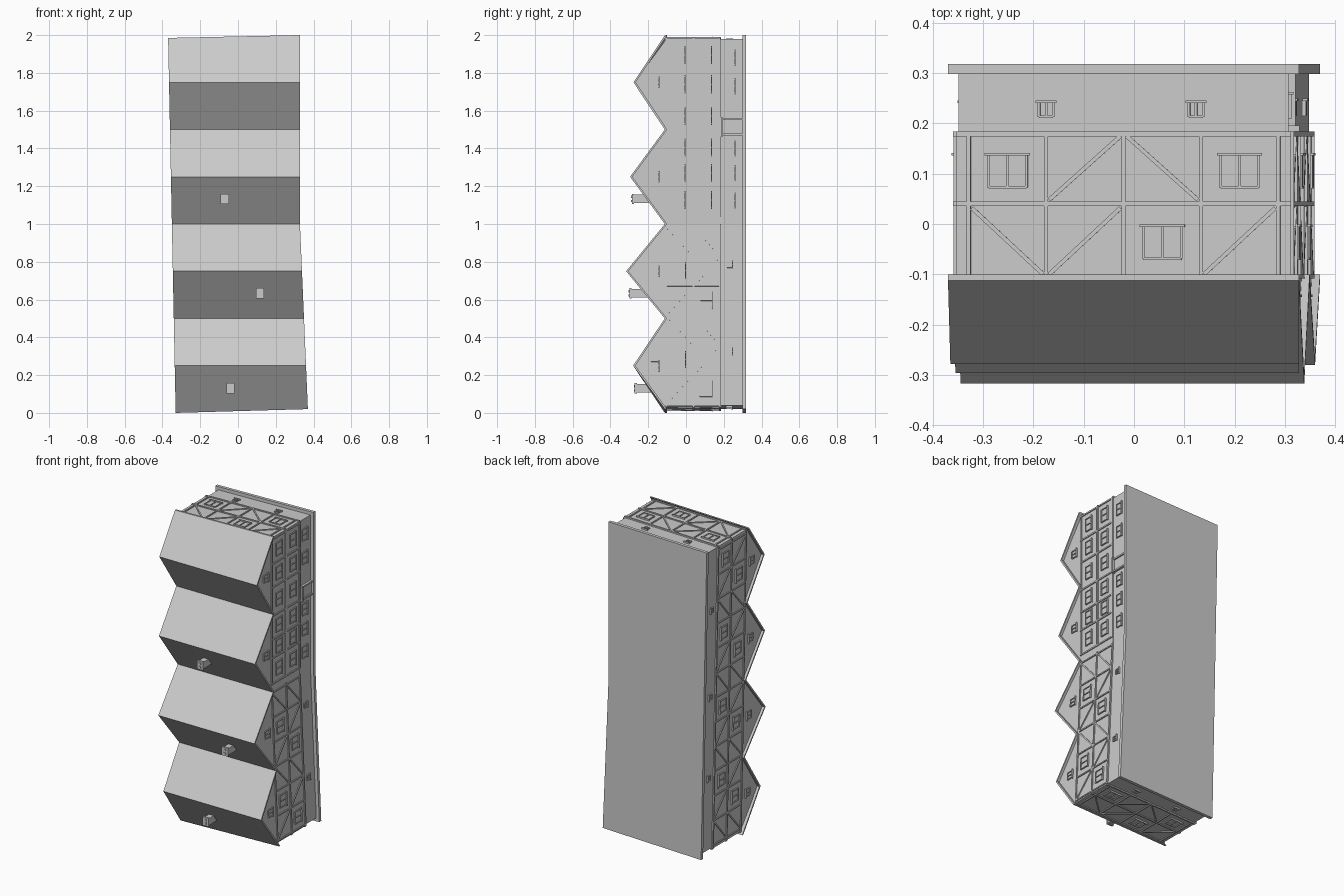
import bpy, bmesh
from mathutils import Vector

cube = bpy.data.objects.get("Cube")
if cube:
    bpy.data.objects.remove(cube, do_unlink=True)

grey = bpy.data.materials.new("plain grey")
grey.use_nodes = True
tone = (0.6, 0.6, 0.6, 1)
grey.diffuse_color = tone
grey.node_tree.nodes["Principled BSDF"].inputs["Base Color"].default_value = tone

parts = {}


def part(name):
    return parts.setdefault(name, bmesh.new())


def loft(name, ring_a, ring_b):
    """Closed solid between two matching rings of points."""
    bm = part(name)
    a = [bm.verts.new(p) for p in ring_a]
    b = [bm.verts.new(p) for p in ring_b]
    n = len(a)
    faces = [bm.faces.new(a), bm.faces.new(b[::-1])]
    for i in range(n):
        j = (i + 1) % n
        faces.append(bm.faces.new((a[j], a[i], b[i], b[j])))
    bmesh.ops.recalc_face_normals(bm, faces=faces)


# Plan outline as (x, z); the house lies on its back, so its height runs along -y
PLAN = [Vector(p) for p in
        ((0.37, 0.02), (0.328, 1.0), (0.328, 2.0), (-0.37, 1.985), (-0.33, 0.0))]
EAVES, JETTY, FLOOR, MID = -0.11, 0.18, 0.298, 0.04


def inset(poly, d):
    out = []
    for i, p in enumerate(poly):
        a, b = (p - poly[i - 1]).normalized(), (poly[(i + 1) % len(poly)] - p).normalized()
        na, nb = Vector((-a.y, a.x)), Vector((-b.y, b.x))
        out.append(p + (na + nb) * d / (1 + na.dot(nb)))
    return out


def slab(name, poly, y0, y1):
    loft(name, [(p.x, y0, p.y) for p in poly], [(p.x, y1, p.y) for p in poly])


UPPER = inset(PLAN, 0.016)
GROUND = inset(PLAN, 0.021)
slab("base_slab", PLAN, FLOOR, 0.318)
slab("ground_floor_walls", GROUND, JETTY, FLOOR)
slab("upper_floor_walls", UPPER, EAVES, JETTY)


class Side:
    """One wall plane: u runs along the wall, y is height, d is outward depth."""

    def __init__(self, poly, i):
        self.o = poly[i]
        run = poly[(i + 1) % len(poly)] - self.o
        self.length = run.length
        self.t = run.normalized()
        self.n = Vector((self.t.y, -self.t.x))

    def at(self, u, y, d):
        p = self.o + self.t * u + self.n * d
        return (p.x, y, p.y)

    def bar(self, name, a, b, width, depth):
        a, b = Vector(a), Vector(b)
        k = (b - a).normalized() * width / 2
        k = Vector((-k.y, k.x))
        ring = (a + k, b + k, b - k, a - k)
        loft(name, [self.at(*p, -0.002) for p in ring], [self.at(*p, depth) for p in ring])

    def window(self, u, y, w, h, name="windows"):
        l, r, t, b = u - w / 2, u + w / 2, y - h / 2, y + h / 2
        for x in (l, u, r):
            self.bar(name, (x, t), (x, b), 0.005, 0.007)
        self.bar(name, (l, t), (r, t), 0.005, 0.007)
        self.bar(name, (l - 0.007, b), (r + 0.007, b), 0.005, 0.010)
        self.bar(name, (l, y), (r, y), h, 0.002)

    def rails(self, u0, u1):
        for y, w in ((EAVES + 0.006, 0.008), (MID, 0.009), (JETTY - 0.001, 0.010)):
            self.bar("timber_rails", (u0, y), (u1, y), w, 0.006)

    def timber(self, kinds, u0, u1):
        """Half timbering: each letter picks a bay's windows and braces."""
        step = (u1 - u0) / len(kinds)
        top, bot = EAVES + 0.01, JETTY - 0.005
        self.rails(0, self.length)
        for i in range(len(kinds) + 1):
            u = u0 + i * step
            self.bar("timber_studs", (u, top), (u, bot), 0.008, 0.006)
        for i, kind in enumerate(kinds):
            l, r = u0 + i * step + 0.006, u0 + (i + 1) * step - 0.006
            c, hi, lo = (l + r) / 2, MID - 0.008, MID + 0.008
            if kind == "U":
                self.window(c, -0.036, 0.076, 0.066)
                self.bar("timber_braces", (l, lo), (r, bot), 0.008, 0.005)
                continue
            if kind == "L":
                self.bar("timber_braces", (l, top), (r, hi), 0.008, 0.005)
            else:
                self.bar("timber_braces", (l, hi), (r, top), 0.008, 0.005)
            if kind == "B":
                self.bar("timber_braces", (l, bot), (r, lo), 0.008, 0.005)
            else:
                self.window(c, 0.106, 0.076, 0.066)


# Half-timbered walls
walls = [Side(UPPER, i) for i in range(5)]
lows = [Side(GROUND, i) for i in range(5)]
east, shop, north, west, south = walls
for wall, kinds, margin in ((east, "LUBLUB", 0.012), (north, "RUBL", 0.025),
                            (west, "LUB" * 4, 0.022), (south, "RUBL", 0.025)):
    wall.timber(kinds, margin, wall.length - margin)

# Regular panelled wall with paired windows and raised panel borders
marks = [0.045, 0.21, 0.33, 0.48, 0.665, 0.815, 0.975]
shop.rails(0.04, 0.98)
for u in marks:
    shop.bar("timber_studs", (u, EAVES), (u, JETTY), 0.009, 0.006)
for y in (EAVES + 0.008, MID - 0.004, MID + 0.006, JETTY - 0.008):
    shop.bar("panel_borders", (0.045, y), (0.975, y), 0.007, 0.004)
for a, b in zip(marks, marks[1:]):
    for y in (-0.034, 0.108):
        shop.window((a + b) / 2, y, 0.082, 0.056)

# Ground floor windows
for u in (0.28, 0.735):
    for low in (lows[2], lows[4]):
        low.window(u * low.length, 0.228, 0.028, 0.030)
for u in (0.285, 0.745):
    lows[0].window(u, 0.232, 0.028, 0.030)
for u in (0.2, 0.49, 0.76):
    lows[3].window(u * lows[3].length, 0.228, 0.028, 0.030)
for u in (0.125, 0.27, 0.40, 0.73, 0.88):
    lows[1].window(u, 0.236, 0.072, 0.048)

# Entrance door with surround and canopy
lows[1].bar("door", (0.515, JETTY + 0.01), (0.515, FLOOR), 0.07, 0.006)
for u in (0.475, 0.555):
    lows[1].bar("door_surround", (u, JETTY + 0.005), (u, FLOOR), 0.010, 0.014)
lows[1].bar("door_canopy", (0.465, JETTY + 0.01), (0.565, JETTY + 0.01), 0.012, 0.022)


def edge_x(z, poly):
    """Left and right plan limits at z."""
    d, c, b, a, e = poly
    left = e.lerp(a, (z - e.y) / (a.y - e.y)).x
    p, q = (d, c) if z < c.y else (c, b)
    return left, p.lerp(q, (z - p.y) / (q.y - p.y)).x


# Roofs: four cross gables with thin panels overhanging the gable walls
RIDGES = (-0.28, -0.317, -0.296, -0.278)
thick = Vector((0, 0.012, 0))
for i, ridge in enumerate(RIDGES):
    z0, z1 = i * 0.5, i * 0.5 + 0.5
    mid = z0 + 0.25
    crest = [Vector((x, ridge, mid)) for x in edge_x(mid, PLAN)]
    for z in (z0, z1):
        foot = [Vector((x, EAVES - 0.002, z)) for x in edge_x(z, PLAN)]
        if z == 0:
            foot[1] = Vector((PLAN[0].x, EAVES - 0.002, PLAN[0].y))
        if z == 2:
            foot[0] = Vector((PLAN[3].x, EAVES - 0.002, PLAN[3].y))
        ring = [foot[0], foot[1], crest[1], crest[0]]
        loft("roof_panels", ring, [p + thick for p in ring])
    zs = ((max(z0, 0.03), EAVES), (mid, ridge + 0.006), (min(z1, 1.972), EAVES))
    loft("gable_walls", *[[(edge_x(z, UPPER)[s], y, z) for z, y in zs] for s in (0, 1)])
    # Gable windows
    right = east if mid < 1 else shop
    right.window((mid - right.o.y) / right.t.y, -0.165, 0.046, 0.044, "gable_windows")
    west.window((mid - west.o.y) / west.t.y, -0.165, 0.046, 0.044, "gable_windows")

# Chimneys with a collar and two pots
def block(name, x, z, y0, y1, w, h):
    rings = [[(x + sx * w / 2, y, z + sz * h / 2)
              for sx, sz in ((-1, -1), (1, -1), (1, 1), (-1, 1))] for y in (y0, y1)]
    loft(name, *rings)


for x, z, tip in ((-0.04, 0.13, -0.276), (0.116, 0.633, -0.304), (-0.07, 1.133, -0.291)):
    block("chimney_stacks", x, z, tip + 0.008, -0.14, 0.036, 0.044)
    block("chimney_collars", x, z, tip + 0.004, tip + 0.016, 0.044, 0.054)
    for dz in (-0.011, 0.011):
        block("chimney_pots", x, z + dz, tip, tip + 0.006, 0.014, 0.012)

for name, bm in parts.items():
    mesh = bpy.data.meshes.new(name)
    bm.to_mesh(mesh)
    bm.free()
    mesh.materials.append(grey)
    bpy.context.collection.objects.link(bpy.data.objects.new(name, mesh))
